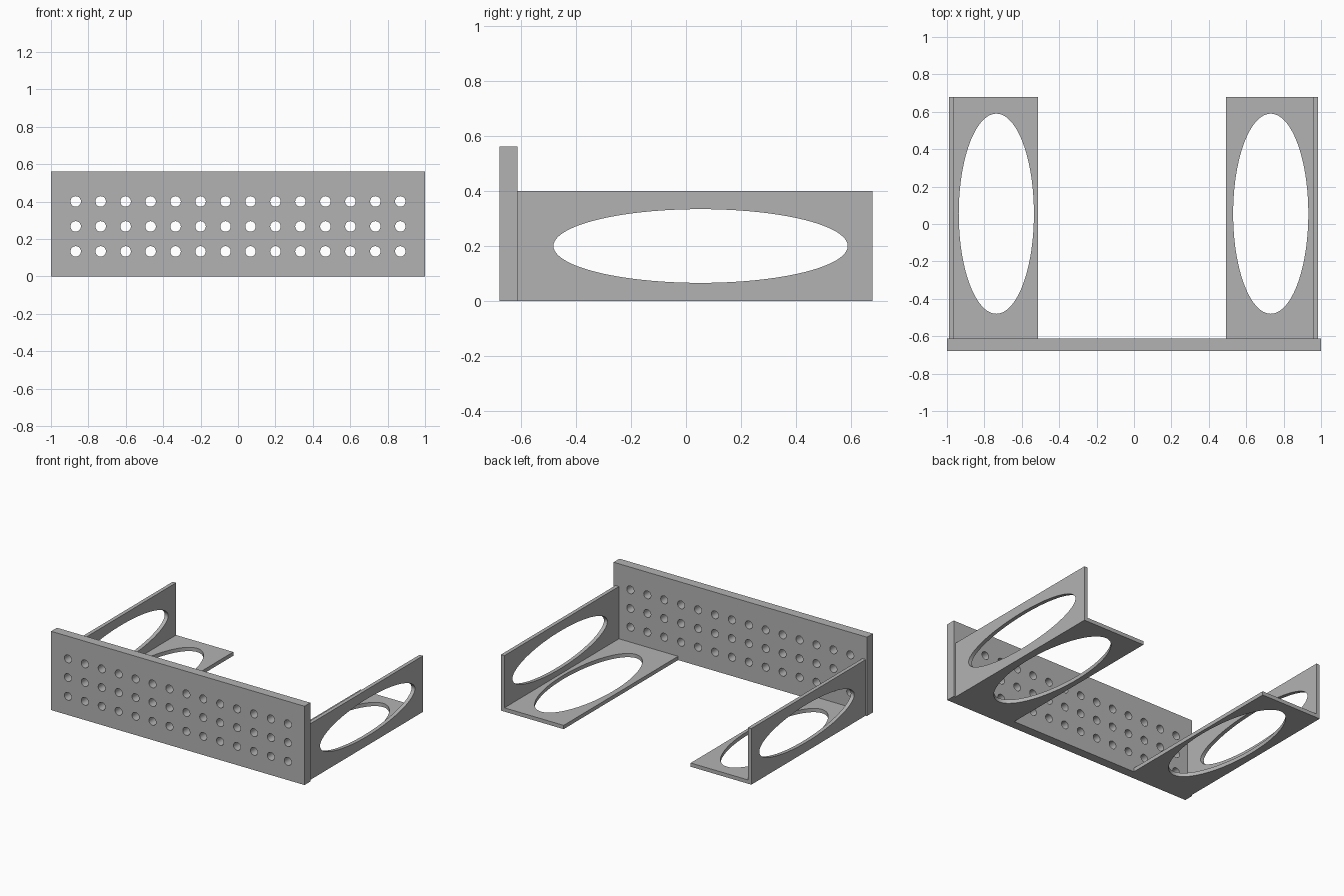
import bpy
import bmesh
from math import cos, sin, tau, radians
from mathutils import Vector

cube = bpy.data.objects.get("Cube")
if cube:
    bpy.data.objects.remove(cube, do_unlink=True)

grey = bpy.data.materials.new("plain grey")
grey.use_nodes = True
colour = (0.45, 0.45, 0.45, 1)
grey.diffuse_color = colour
grey.node_tree.nodes["Principled BSDF"].inputs["Base Color"].default_value = colour

# Plane axes: first and second outline directions, then thickness direction
X, Y, Z = Vector((1, 0, 0)), Vector((0, 1, 0)), Vector((0, 0, 1))


def ellipse(u, v, ru, rv, steps):
    return [(u + ru * cos(tau * i / steps), v + rv * sin(tau * i / steps))
            for i in range(steps)]


def plate(name, axes, u_range, v_range, w_range, holes):
    """Flat rectangular sheet with holes, extruded along the third axis."""
    a, b, c = axes
    (u0, u1), (v0, v1), (w0, w1) = u_range, v_range, w_range
    bm = bmesh.new()
    edges = []
    for loop in [[(u0, v0), (u1, v0), (u1, v1), (u0, v1)]] + holes:
        verts = [bm.verts.new(a * u + b * v + c * w0) for u, v in loop]
        edges += [bm.edges.new((verts[i - 1], verts[i])) for i in range(len(verts))]
    bmesh.ops.triangle_fill(bm, edges=edges, use_beauty=True, normal=c)
    side = bmesh.ops.extrude_face_region(bm, geom=bm.faces[:], use_keep_orig=True)
    moved = [g for g in side["geom"] if isinstance(g, bmesh.types.BMVert)]
    bmesh.ops.translate(bm, verts=moved, vec=c * (w1 - w0))
    bmesh.ops.recalc_face_normals(bm, faces=bm.faces[:])
    mesh = bpy.data.meshes.new(name)
    bm.to_mesh(mesh)
    bm.free()
    mesh.materials.append(grey)
    obj = bpy.data.objects.new(name, mesh)
    bpy.context.collection.objects.link(obj)
    bpy.ops.object.select_all(action="DESELECT")
    obj.select_set(True)
    bpy.context.view_layer.objects.active = obj
    bpy.ops.object.shade_smooth_by_angle(angle=radians(30))
    return obj


FRONT, JOINT, BACK = -0.678, -0.612, 0.678
THICK = 0.027
PITCH = 0.1335

# Front panel with a grid of round holes
vents = [ellipse((col - 6.5) * PITCH, (row + 1) * PITCH, 0.028, 0.028, 32)
         for col in range(14) for row in range(3)]
plate("front_panel", (X, Z, Y), (-1, 1), (0, 0.562), (FRONT, JOINT), vents)

# L-shaped brackets: upright outer wall and inward floor, each with an oval cutout
for name, outer, inner in (("right", -0.99, -0.512), ("left", 0.985, 0.491)):
    inward = 1 if inner > outer else -1
    face = outer + inward * THICK
    plate(name + "_wall", (Y, Z, X), (JOINT, BACK), (0, 0.4),
          sorted((outer, face)), [ellipse(0.053, 0.2, 0.535, 0.134, 96)])
    plate(name + "_floor", (X, Y, Z), sorted((face, inner)), (JOINT, BACK),
          (0, THICK), [ellipse(outer + inward * 0.254, 0.055, 0.201, 0.535, 96)])
